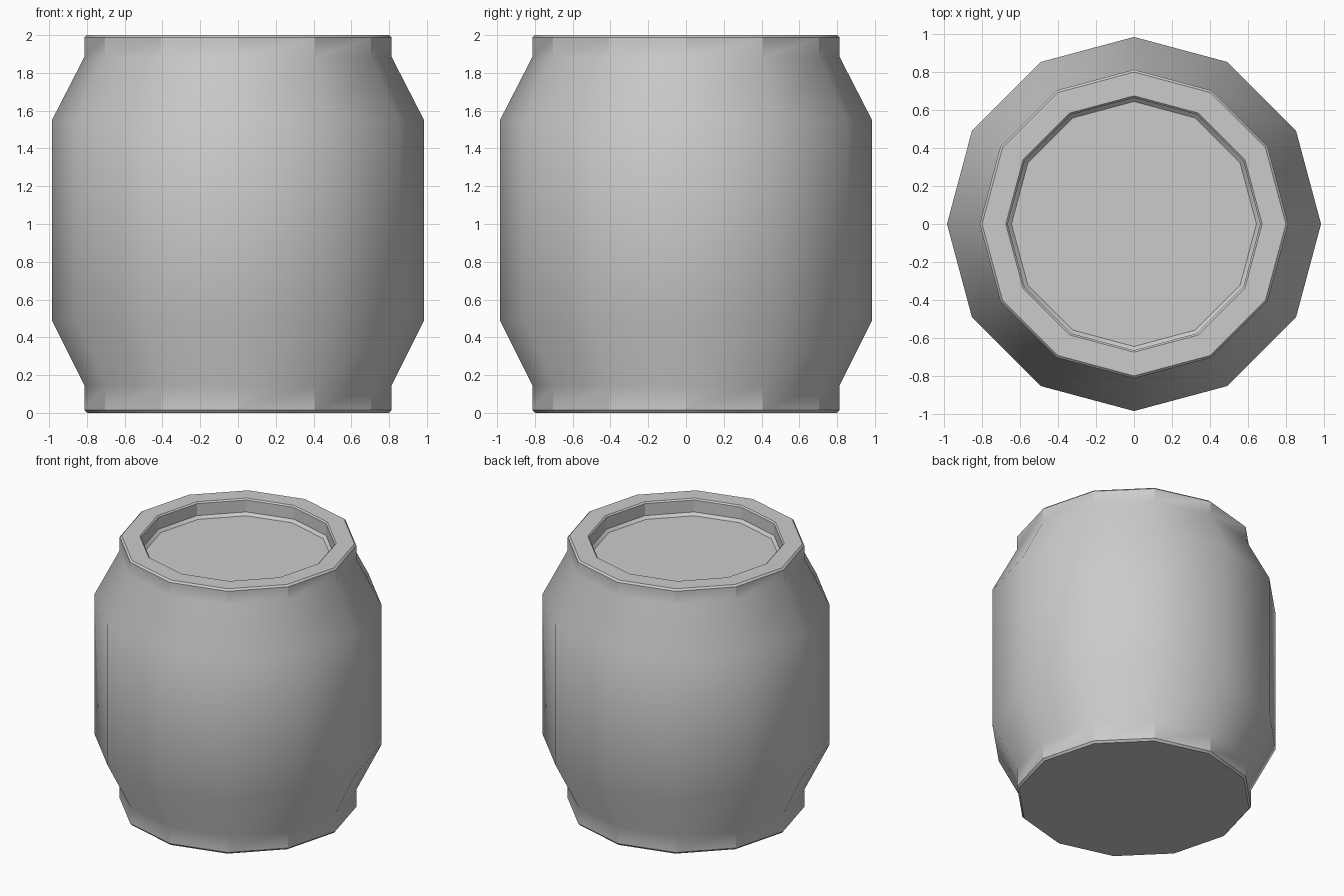
import bpy, bmesh, math

if "Cube" in bpy.data.objects:
    bpy.data.objects.remove(bpy.data.objects["Cube"])

SIDES = 12

# Barrel profile (radius, height): base, bulging wall, rim, recessed lid
profile = [(0.80, 0.0), (0.813, 0.015), (0.813, 0.145), (0.985, 0.49),
           (0.985, 1.55), (0.813, 1.885), (0.813, 1.987), (0.80, 2.0),
           (0.675, 2.0), (0.665, 1.99), (0.665, 1.90), (0.645, 1.88)]

bm = bmesh.new()
rings = []
for r, z in profile:
    rings.append([bm.verts.new((r * math.cos(2 * math.pi * i / SIDES),
                                r * math.sin(2 * math.pi * i / SIDES), z))
                  for i in range(SIDES)])

# Wall faces between successive rings
for low, high in zip(rings, rings[1:]):
    for i in range(SIDES):
        j = (i + 1) % SIDES
        bm.faces.new((low[i], low[j], high[j], high[i]))

# Base and lid caps
bm.faces.new(rings[0][::-1])
bm.faces.new(rings[-1])
bmesh.ops.recalc_face_normals(bm, faces=bm.faces[:])

mesh = bpy.data.meshes.new("barrel")
bm.to_mesh(mesh)
bm.free()
barrel = bpy.data.objects.new("barrel", mesh)
bpy.context.collection.objects.link(barrel)

# Facets stay crisp, the bulge blends softly
bpy.context.view_layer.objects.active = barrel
barrel.select_set(True)
bpy.ops.object.shade_smooth_by_angle(angle=math.radians(29))
